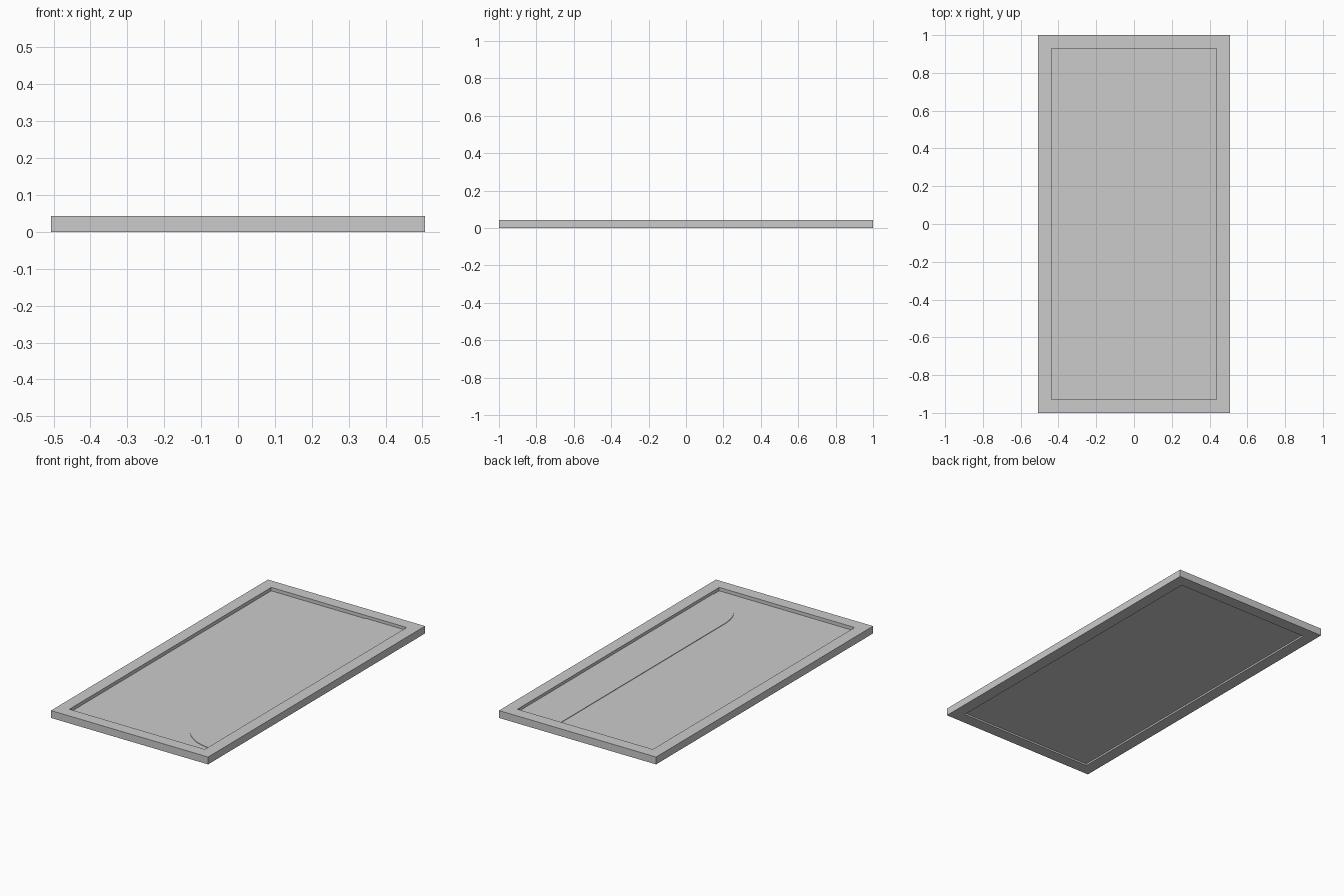
import bpy, bmesh, math

if "Cube" in bpy.data.objects:
    bpy.data.objects.remove(bpy.data.objects["Cube"])

OUT_X, OUT_Y = 0.507, 1.0      # outer half sizes
IN_X, IN_Y = 0.437, 0.93       # opening half sizes
HEIGHT = 0.043


def add_object(name, bm):
    bmesh.ops.recalc_face_normals(bm, faces=bm.faces[:])
    mesh = bpy.data.meshes.new(name)
    bm.to_mesh(mesh)
    bm.free()
    obj = bpy.data.objects.new(name, mesh)
    bpy.context.collection.objects.link(obj)
    return obj


def prism(name, outline, z0, z1):
    """Flat outline extruded from z0 to z1."""
    bm = bmesh.new()
    face = bm.faces.new([bm.verts.new((x, y, z0)) for x, y in outline])
    ext = bmesh.ops.extrude_face_region(bm, geom=[face], use_keep_orig=True)
    top = [v for v in ext["geom"] if isinstance(v, bmesh.types.BMVert)]
    bmesh.ops.translate(bm, verts=top, vec=(0, 0, z1 - z0))
    return add_object(name, bm)


def rectangle(hx, hy):
    return [(-hx, -hy), (hx, -hy), (hx, hy), (-hx, hy)]


# Frame: rectangular section swept round the four corners
bm = bmesh.new()
section = [(OUT_X, OUT_Y, 0), (OUT_X, OUT_Y, HEIGHT),
           (IN_X, IN_Y, HEIGHT), (IN_X, IN_Y, 0)]
rings = [[bm.verts.new((x, y, z)) for x, y in rectangle(hx, hy)]
         for hx, hy, z in section]
for i in range(4):
    a, b = rings[i], rings[(i + 1) % 4]
    for j in range(4):
        k = (j + 1) % 4
        bm.faces.new((a[j], a[k], b[k], b[j]))
add_object("frame", bm)

# Recessed panel, set in from both the front and the back of the frame
prism("panel", rectangle(IN_X, IN_Y), 0.010, 0.023)

# Thin raised overlay with one large rounded corner
left, radius = 0.175, IN_X - 0.175
centre_y = -0.61
arc = [(IN_X + radius * math.cos(t), centre_y + radius * math.sin(t))
       for t in (math.pi + math.pi / 2 * i / 24 for i in range(25))]
prism("overlay", [(IN_X, IN_Y), (left, IN_Y)] + arc, 0.022, 0.026)
